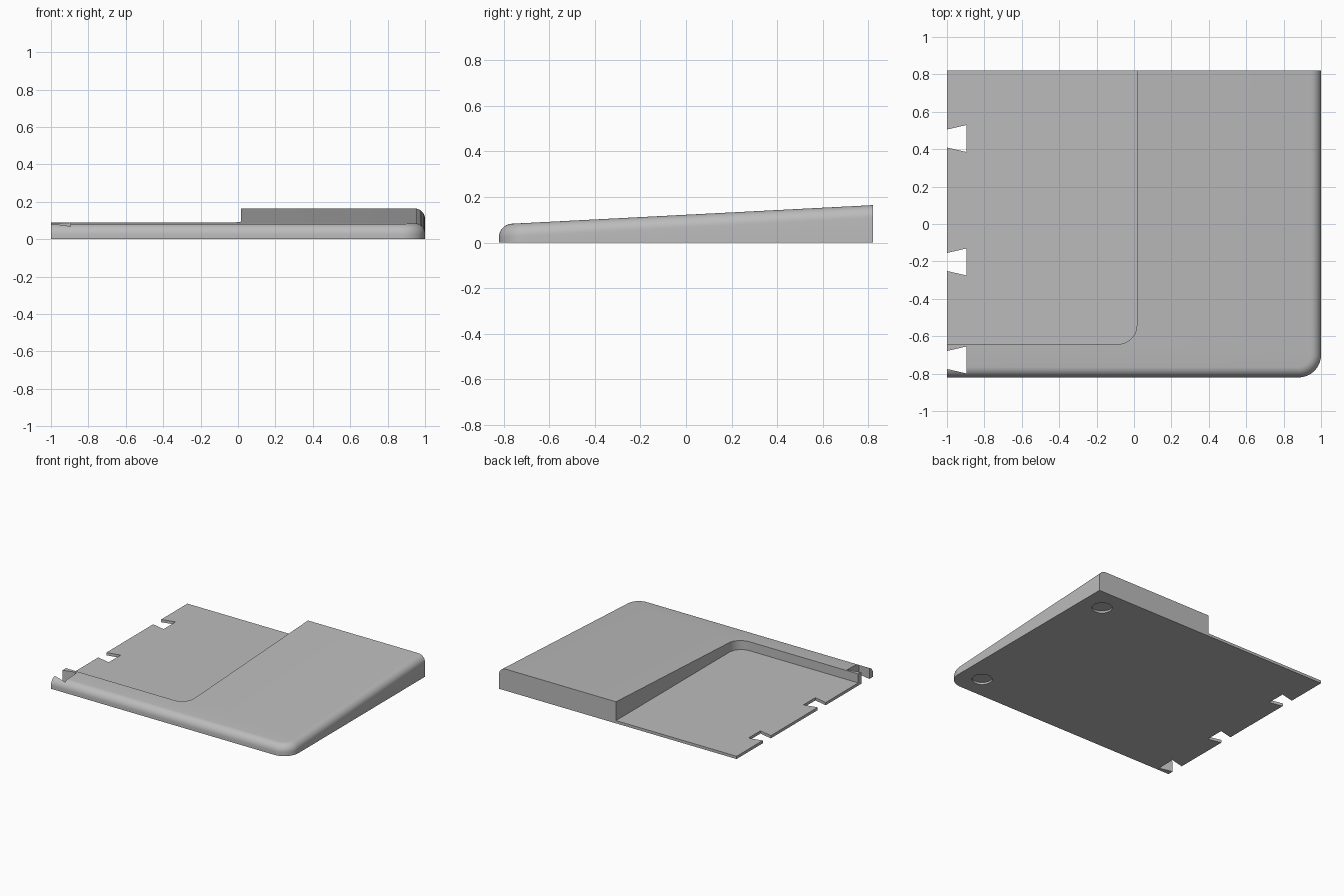
import bpy, bmesh, math

if "Cube" in bpy.data.objects:
    bpy.data.objects.remove(bpy.data.objects["Cube"])

X, Y = 1.0, 0.82          # half width, half depth
CORNER, FILLET = 0.12, 0.055

grey = bpy.data.materials.new("plain grey")
grey.diffuse_color = (0.5, 0.5, 0.5, 1)
grey.use_nodes = True
grey.node_tree.nodes["Principled BSDF"].inputs["Base Color"].default_value = grey.diffuse_color


def top_z(y):
    return 0.122 + 0.0515 * y


def arc(cx, cy, r, a0, a1, n):
    return [(cx + r * math.cos(math.radians(a0 + (a1 - a0) * i / n)),
             cy + r * math.sin(math.radians(a0 + (a1 - a0) * i / n))) for i in range(n + 1)]


def outline(d):
    """Plan shape, drawn in by d on the front and right sides only."""
    return ([(-X, Y), (-X, -Y + d)]
            + arc(X - CORNER, -Y + CORNER, CORNER - d, -90, 0, 16) + [(X - d, Y)])


def loft(name, rings):
    bm = bmesh.new()
    loops = [[bm.verts.new(p) for p in ring] for ring in rings]
    n = len(loops[0])
    for a, b in zip(loops, loops[1:]):
        for i in range(n):
            bm.faces.new((a[i], a[(i + 1) % n], b[(i + 1) % n], b[i]))
    bm.faces.new(loops[0][::-1])
    bm.faces.new(loops[-1])
    bmesh.ops.recalc_face_normals(bm, faces=bm.faces)
    mesh = bpy.data.meshes.new(name)
    bm.to_mesh(mesh)
    bm.free()
    mesh.materials.append(grey)
    obj = bpy.data.objects.new(name, mesh)
    bpy.context.collection.objects.link(obj)
    return obj


def prism(name, points, z0, z1):
    return loft(name, [[(x, y, z) for x, y in points] for z in (z0, z1)])


# Sloped wedge body with a rounded rim on the front and right
rings = [[(x, y, 0) for x, y in outline(0)]]
for i in range(9):
    t = math.radians(90 * i / 8)
    d, drop = FILLET * (1 - math.cos(t)), FILLET * (1 - math.sin(t))
    rings.append([(x, y, top_z(y) - drop) for x, y in outline(d)])
body = loft("wedge_body", rings)

# Pocket in the back left, leaving a thin floor
cutters = [prism("pocket_cutter", [(-1.2, 1.0), (-1.2, -0.642)]
                 + arc(-0.085, -0.542, 0.1, -90, 0, 12) + [(0.015, 1.0)], 0.021, 0.5)]

# Dovetail notches on the left edge
for cy in (0.457, -0.203, -0.727):
    cutters.append(prism("notch_cutter", [(-1.04, cy - 0.039), (-0.896, cy - 0.072),
                                          (-0.896, cy + 0.072), (-1.04, cy + 0.039)], -0.1, 0.4))

# Shallow round foot recesses underneath
for cy in (0.645, -0.645):
    cutters.append(prism("foot_recess_cutter", arc(0.83, cy, 0.07, 0, 348.75, 31), -0.1, 0.015))

bpy.context.view_layer.objects.active = body
body.select_set(True)
for c in cutters:
    m = body.modifiers.new("cut", 'BOOLEAN')
    m.operation, m.solver, m.object = 'DIFFERENCE', 'EXACT', c
    bpy.ops.object.modifier_apply(modifier=m.name)
    bpy.data.objects.remove(c)

bpy.ops.object.shade_smooth_by_angle(angle=math.radians(30))
